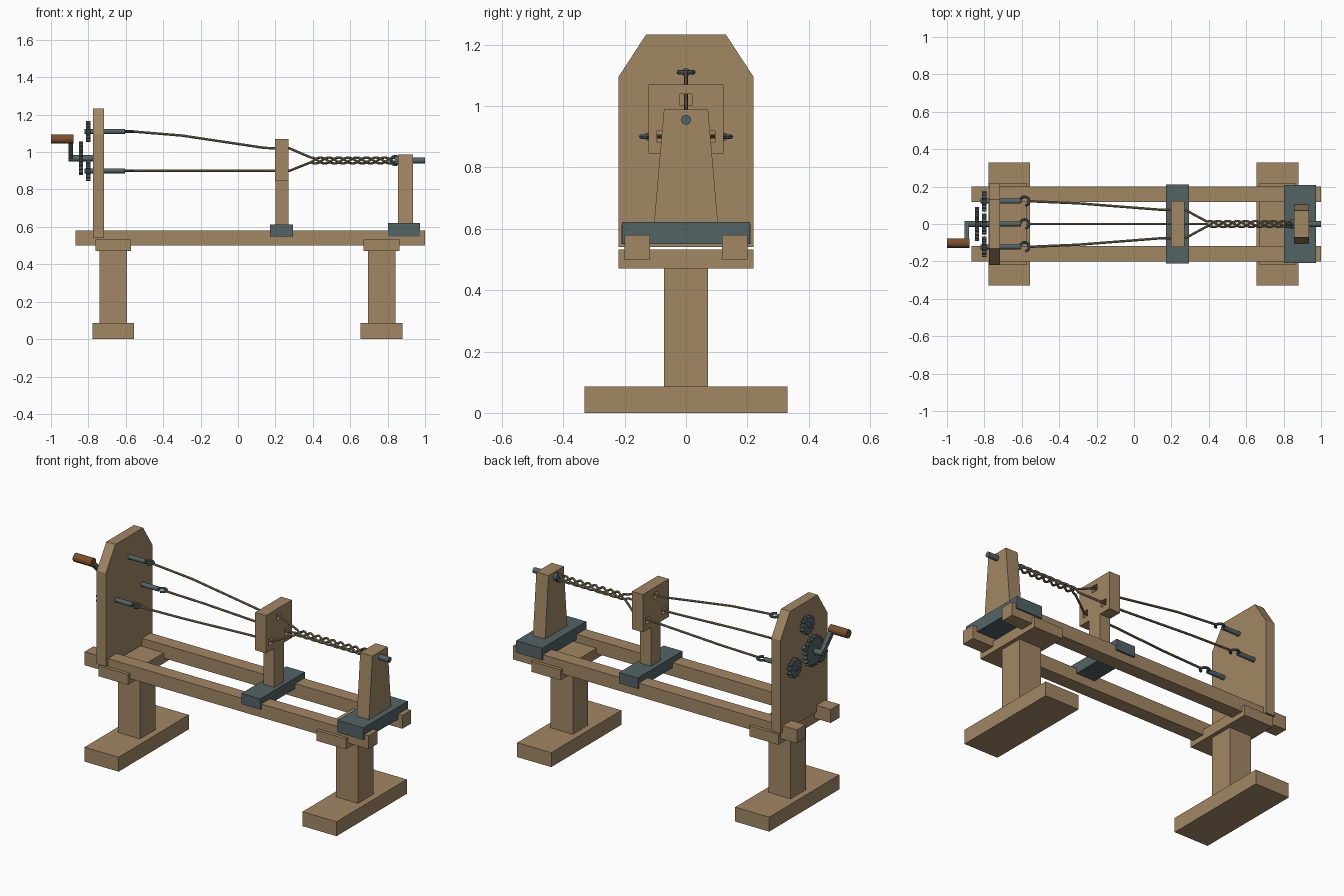
import bpy, bmesh, math
from mathutils import Vector

cube = bpy.data.objects.get("Cube")
if cube:
    bpy.data.objects.remove(cube, do_unlink=True)


def material(name, rgb):
    lin = [((c / 255 + 0.055) / 1.055) ** 2.4 for c in rgb] + [1]
    m = bpy.data.materials.new(name)
    m.use_nodes = True
    m.diffuse_color = lin
    m.node_tree.nodes["Principled BSDF"].inputs["Base Color"].default_value = lin
    return m


WOOD = material("light wood", (162, 135, 101))
STEEL = material("blue grey steel", (84, 99, 102))
GRIP = material("dark brown wood", (122, 80, 44))
ROPE = material("rope fibre", (142, 127, 100))


def finish(bm, name, mat, smooth=False):
    bmesh.ops.recalc_face_normals(bm, faces=bm.faces)
    me = bpy.data.meshes.new(name)
    bm.to_mesh(me)
    bm.free()
    me.materials.append(mat)
    ob = bpy.data.objects.new(name, me)
    bpy.context.scene.collection.objects.link(ob)
    if smooth:
        bpy.ops.object.select_all(action='DESELECT')
        ob.select_set(True)
        bpy.context.view_layer.objects.active = ob
        bpy.ops.object.shade_smooth_by_angle(angle=math.radians(40))
    return ob


def prism(name, profile, x0, x1, mat):
    """Extrude a (y, z) profile along x."""
    bm = bmesh.new()
    face = bm.faces.new([bm.verts.new((x0, y, z)) for y, z in profile])
    ext = bmesh.ops.extrude_face_region(bm, geom=[face])
    moved = [v for v in ext["geom"] if isinstance(v, bmesh.types.BMVert)]
    bmesh.ops.translate(bm, verts=moved, vec=(x1 - x0, 0, 0))
    return finish(bm, name, mat)


def box(name, x, y, z, mat=WOOD):
    return prism(name, [(y[0], z[0]), (y[1], z[0]), (y[1], z[1]), (y[0], z[1])], *x, mat)


def tube(name, points, radius, mat, sides=8):
    """Sweep a round section along a path, using a fixed reference for the frame."""
    pts = [Vector(p) for p in points]
    bm = bmesh.new()
    rings = []
    for i, p in enumerate(pts):
        t = (pts[min(i + 1, len(pts) - 1)] - pts[max(i - 1, 0)]).normalized()
        u = t.cross(SWEEP_UP).normalized()
        v = t.cross(u)
        angles = [2 * math.pi * k / sides for k in range(sides)]
        rings.append([bm.verts.new(p + radius * (u * math.cos(a) + v * math.sin(a)))
                      for a in angles])
    for a, b in zip(rings, rings[1:]):
        for k in range(sides):
            n = (k + 1) % sides
            bm.faces.new((a[k], a[n], b[n], b[k]))
    bm.faces.new(rings[0])
    bm.faces.new(rings[-1])
    return finish(bm, name, mat, True)


SWEEP_UP = Vector((0, 0, 1))


def rod(name, x0, x1, y, z, radius, mat=STEEL, sides=16):
    return tube(name, [(x0, y, z), (x1, y, z)], radius, mat, sides)


def gear(name, x0, x1, y, z, radius, teeth):
    profile = []
    for i in range(teeth):
        for frac, r in ((0, 0.82), (0.2, 1), (0.5, 1), (0.7, 0.82)):
            a = 2 * math.pi * (i + frac) / teeth
            profile.append((y + radius * r * math.cos(a), z + radius * r * math.sin(a)))
    return prism(name, profile, x0, x1, STEEL)


# Two trestle legs
for side, cx in (("head", -0.667), ("tail", 0.768)):
    box(side + "_foot", (cx - 0.112, cx + 0.112), (-0.33, 0.33), (0, 0.086))
    box(side + "_leg", (cx - 0.073, cx + 0.073), (-0.072, 0.072), (0.086, 0.47))
    box(side + "_crossbeam", (cx - 0.096, cx + 0.096), (-0.22, 0.22), (0.47, 0.532))

# Bed rails
for side, s in (("left", 1), ("right", -1)):
    box("rail_" + side, (-0.87, 1), sorted((s * 0.118, s * 0.2)), (0.5, 0.58))

# Headboard with clipped corners
prism("headboard", [(-0.22, 0.54), (0.22, 0.54), (0.22, 1.095), (0.13, 1.233),
                    (-0.13, 1.233), (-0.22, 1.095)], -0.776, -0.716, WOOD)

# Sliding carriages
box("guide_carriage", (0.17, 0.294), (-0.21, 0.21), (0.55, 0.614), STEEL)
box("tail_carriage", (0.802, 0.972), (-0.208, 0.208), (0.55, 0.622), STEEL)

# Strand guide: post and block with three square holes
box("guide_post", (0.2, 0.27), (-0.045, 0.045), (0.61, 0.846))
block = box("guide_block", (0.198, 0.27), (-0.122, 0.122), (0.845, 1.07))
GUIDE_HOLES = [(0, 1.02), (0.075, 0.9), (-0.075, 0.9)]
for y, z in GUIDE_HOLES:
    cutter = box("hole_cutter", (0.1, 0.4), (y - 0.02, y + 0.02), (z - 0.019, z + 0.019))
    mod = block.modifiers.new("hole", 'BOOLEAN')
    mod.object = cutter
    mod.solver = 'EXACT'
    bpy.context.view_layer.objects.active = block
    bpy.ops.object.modifier_apply(modifier=mod.name)
    bpy.data.objects.remove(cutter, do_unlink=True)

# Tapered tail post with its spindle
prism("tail_post", [(-0.104, 0.62), (0.104, 0.62), (0.072, 0.988), (-0.072, 0.988)],
      0.855, 0.935, WOOD)
ROPE_Z = 0.955
rod("tail_spindle", 0.845, 1, 0, ROPE_Z, 0.016)
rod("tail_collar", 0.838, 0.856, 0, ROPE_Z, 0.024)
SWEEP_UP = Vector((0, 1, 0))
arc = [math.radians(a) for a in range(0, 301, 20)]
tube("tail_hook", [(0.84 + 0.022 * math.cos(a), 0, ROPE_Z + 0.022 * math.sin(a))
                   for a in arc], 0.008, STEEL)
SWEEP_UP = Vector((0, 0, 1))

# Three hook spindles, each with a small gear
SPINDLES = [(0, 1.11), (0.122, 0.9), (-0.122, 0.9)]
for i, (y, z) in enumerate(SPINDLES):
    n = "_%d" % (i + 1)
    rod("hook_spindle" + n, -0.72, -0.605, y, z, 0.0135)
    rod("gear_spindle" + n, -0.82, -0.77, y, z, 0.0135)
    gear("small_gear" + n, -0.812, -0.788, y, z, 0.056, 12)
    tube("hook" + n, [(-0.585 - 0.024 * math.cos(a), y + 0.024 * math.sin(a), z)
                      for a in arc[:14]], 0.0075, STEEL)

# Drive gear and crank
DRIVE_Z = 0.967
gear("drive_gear", -0.851, -0.828, 0, DRIVE_Z, 0.09, 20)
rod("drive_shaft", -0.905, -0.775, 0, DRIVE_Z, 0.017)
GRIP_Y, GRIP_Z = -0.102, 1.07
along = Vector((GRIP_Y, GRIP_Z - DRIVE_Z)).normalized()
across = Vector((-along.y, along.x)) * 0.013
hub, end = Vector((0, DRIVE_Z)), Vector((GRIP_Y, GRIP_Z))
prism("crank_arm", [tuple(p) for p in (hub + across, hub - across, end - across, end + across)],
      -0.906, -0.882, STEEL)
rod("crank_grip", -1, -0.88, GRIP_Y, GRIP_Z, 0.025, GRIP)

# Strands run from hooks through the guide, then twist into rope
TWIST, START, STOP, TURNS, STEPS = 0.016, 0.39, 0.835, 3, 72
for i, ((y0, z0), (y1, z1)) in enumerate(zip(SPINDLES, GUIDE_HOLES)):
    path = [(-0.563, y0, z0)]
    for x, f in ((-0.3, 0.24), (0.14, 0.97), (0.2, 1), (0.275, 1)):
        path.append((x, y0 + (y1 - y0) * f, z0 + (z1 - z0) * f))
    phase = math.atan2(z1 - ROPE_Z, y1)
    for k in range(STEPS + 1):
        a = phase + 2 * math.pi * TURNS * k / STEPS
        path.append((START + (STOP - START) * k / STEPS,
                     TWIST * math.cos(a), ROPE_Z + TWIST * math.sin(a)))
    tube("strand_%d" % (i + 1), path, 0.0065, ROPE)
